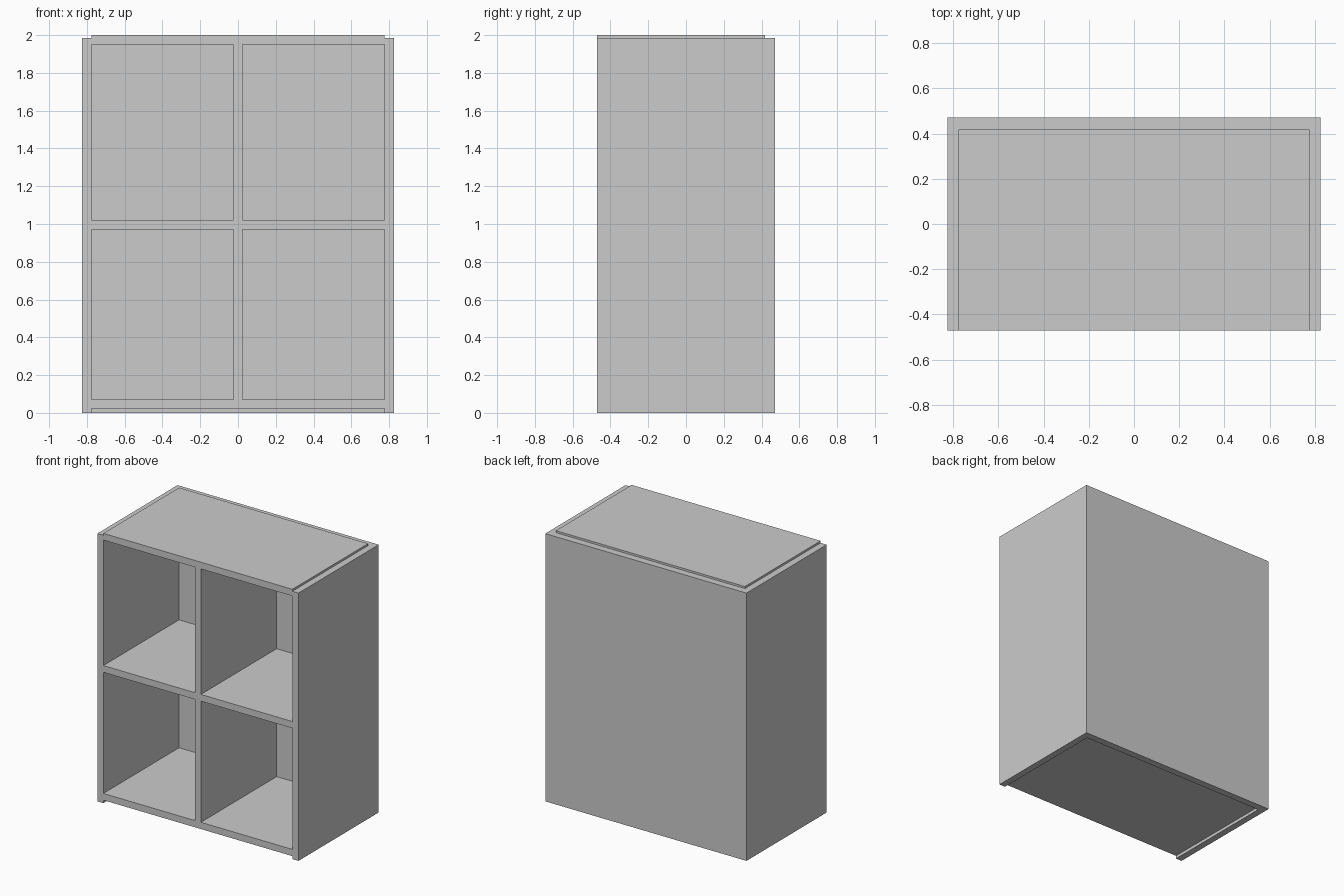
import bpy
import bmesh

if "Cube" in bpy.data.objects:
    bpy.data.objects.remove(bpy.data.objects["Cube"])

W, D, T = 0.825, 0.47, 0.05      # half width, half depth, board thickness
IN = W - T                       # inner half width
BACK = D - 0.053                 # inner face of the back
SIDE_H = 1.985


def extrude_profile(name, points, z0, z1):
    """Extrude a flat outline (x, y) from z0 to z1."""
    bm = bmesh.new()
    face = bm.faces.new([bm.verts.new((x, y, z0)) for x, y in points])
    ext = bmesh.ops.extrude_face_region(bm, geom=[face])
    verts = [v for v in ext["geom"] if isinstance(v, bmesh.types.BMVert)]
    bmesh.ops.translate(bm, verts=verts, vec=(0, 0, z1 - z0))
    bmesh.ops.recalc_face_normals(bm, faces=bm.faces)
    mesh = bpy.data.meshes.new(name)
    bm.to_mesh(mesh)
    bm.free()
    obj = bpy.data.objects.new(name, mesh)
    bpy.context.collection.objects.link(obj)
    return obj


def board(name, half_x, z0, z1):
    outline = [(-half_x, -D), (half_x, -D), (half_x, BACK), (-half_x, BACK)]
    return extrude_profile(name, outline, z0, z1)


# Sides and back as one U-shaped shell
extrude_profile("side_and_back_shell",
                [(-W, -D), (-IN, -D), (-IN, BACK), (IN, BACK),
                 (IN, -D), (W, -D), (W, D), (-W, D)], 0, SIDE_H)

# Horizontal boards: raised bottom, middle shelf, top standing proud
levels = [("bottom_board", 0.022), ("middle_shelf", 0.97), ("top_board", 1.95)]
for name, z in levels:
    board(name, IN, z, z + T)

# Upright dividers between the boards
for (name, z), (_, z_next) in zip(levels, levels[1:]):
    board("divider_above_" + name, T / 2, z + T, z_next)
